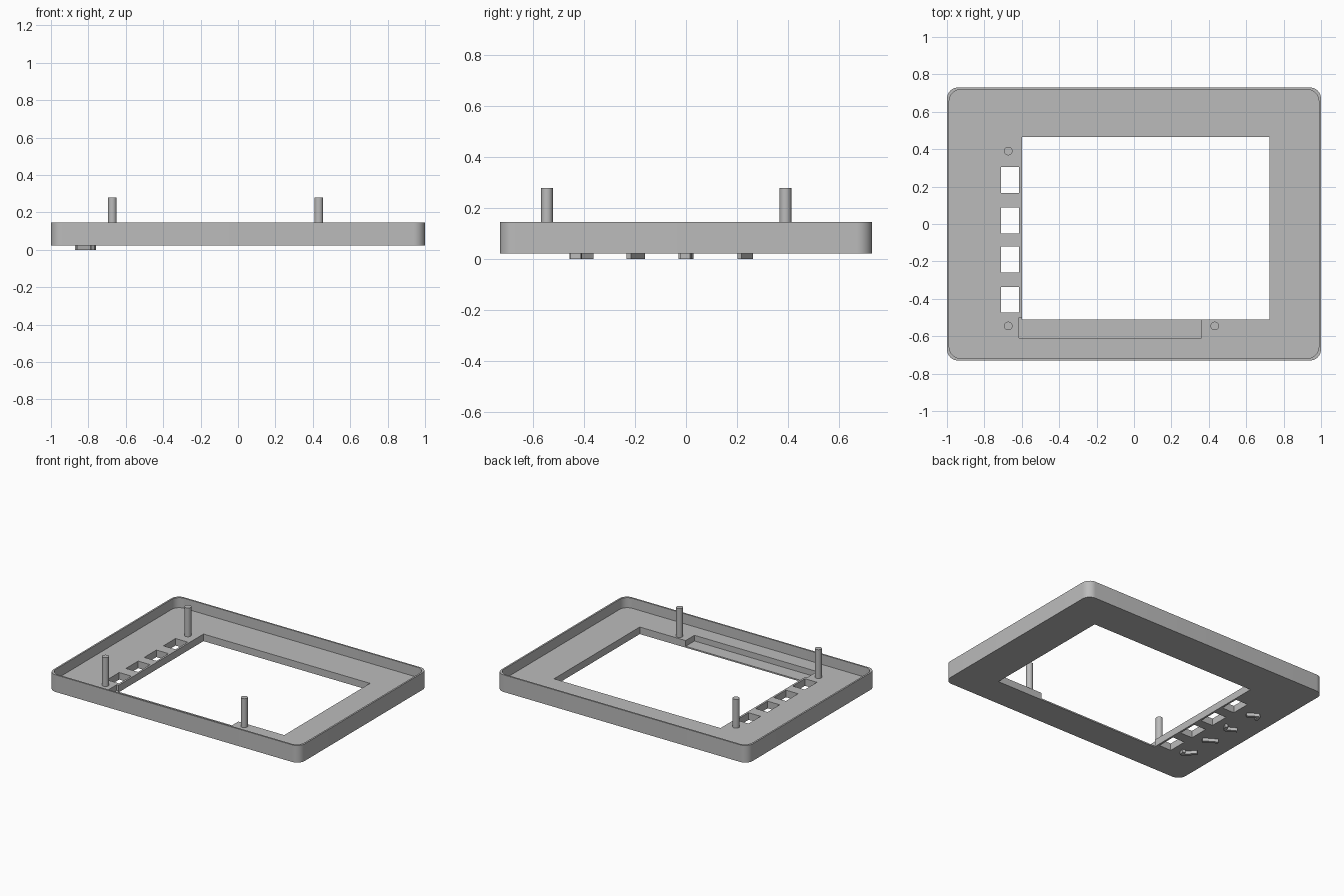
import bpy, bmesh, math
from mathutils import Vector

cube = bpy.data.objects.get("Cube")
if cube:
    bpy.data.objects.remove(cube, do_unlink=True)

grey = bpy.data.materials.new("plain grey")
grey.use_nodes = True
COLOUR = (0.5, 0.5, 0.5, 1)
grey.diffuse_color = COLOUR
grey.node_tree.nodes["Principled BSDF"].inputs["Base Color"].default_value = COLOUR


def prism(name, outline, z0, z1):
    """Extrude a closed outline from z0 to z1."""
    bm = bmesh.new()
    base = bm.faces.new([bm.verts.new((x, y, z0)) for x, y in outline])
    top = bmesh.ops.extrude_face_region(bm, geom=[base])["geom"]
    bmesh.ops.translate(bm, vec=(0, 0, z1 - z0),
                        verts=[v for v in top if isinstance(v, bmesh.types.BMVert)])
    bmesh.ops.recalc_face_normals(bm, faces=bm.faces)
    mesh = bpy.data.meshes.new(name)
    bm.to_mesh(mesh)
    bm.free()
    mesh.materials.append(grey)
    obj = bpy.data.objects.new(name, mesh)
    bpy.context.collection.objects.link(obj)
    return obj


def rounded(hx, hy, r, steps=10):
    """Outline of a rounded rectangle centred on the origin."""
    pts = []
    for k, (sx, sy) in enumerate([(1, 1), (-1, 1), (-1, -1), (1, -1)]):
        for i in range(steps + 1):
            a = math.pi / 2 * (k + i / steps)
            pts.append((sx * (hx - r) + r * math.cos(a), sy * (hy - r) + r * math.sin(a)))
    return pts


def rect(x0, x1, y0, y1):
    return [(x0, y0), (x1, y0), (x1, y1), (x0, y1)]


def smooth(obj):
    bpy.ops.object.select_all(action='DESELECT')
    obj.select_set(True)
    bpy.context.view_layer.objects.active = obj
    bpy.ops.object.shade_smooth_by_angle(angle=math.radians(30))


def cut(target, outline, z0, z1):
    """Subtract a prism from the target and discard the cutter."""
    cutter = prism("cutter", outline, z0, z1)
    cutter.hide_render = True
    bpy.context.view_layer.objects.active = target
    mod = target.modifiers.new("cut", 'BOOLEAN')
    mod.operation, mod.solver, mod.object = 'DIFFERENCE', 'EXACT', cutter
    bpy.ops.object.modifier_apply(modifier=mod.name)
    bpy.data.objects.remove(cutter, do_unlink=True)


BOTTOM, FLOOR, RIM = 0.022, 0.073, 0.145

# Tray-shaped bezel with a thin raised rim
bezel = prism("bezel", rounded(1, 0.73, 0.06), BOTTOM, RIM)
cut(bezel, rounded(0.988, 0.718, 0.06), FLOOR, 0.3)

# Screen opening and the shallow ledge below it
cut(bezel, rect(-0.6, 0.725, -0.51, 0.465), -0.1, 0.3)
cut(bezel, rect(-0.615, 0.36, -0.61, -0.5), 0.032, 0.3)

# Four button holes
for y in (0.235, 0.018, -0.19, -0.405):
    cut(bezel, rect(-0.71, -0.614, y - 0.069, y + 0.069), -0.1, 0.3)
smooth(bezel)

# Mounting posts
circle = [(0.023 * math.cos(i * math.tau / 24), 0.023 * math.sin(i * math.tau / 24))
          for i in range(24)]
for name, x, y in (("upper_post", -0.672, 0.39), ("lower_post", -0.672, -0.545),
                   ("side_post", 0.432, -0.545)):
    post = prism(name, circle, FLOOR - 0.005, 0.28)
    post.location = (x, y, 0)
    smooth(post)


# Raised button markers on the underside
def bar(name, a, b, width=0.02):
    a, b = Vector(a), Vector(b)
    d = (b - a).normalized() * width / 2
    n = Vector((-d.y, d.x))
    prism(name, [a + n, a - n, b - n, b + n], 0, BOTTOM + 0.002)


bar("marker_1_long", (-0.78, -0.45), (-0.85, -0.37))
bar("marker_1_short", (-0.78, -0.45), (-0.77, -0.41))
bar("marker_2", (-0.77, -0.225), (-0.86, -0.17))
bar("marker_3_long", (-0.79, -0.02), (-0.86, 0.02))
bar("marker_3_short", (-0.79, -0.02), (-0.77, 0.02))
bar("marker_4_long", (-0.78, 0.21), (-0.85, 0.255))
bar("marker_4_short", (-0.85, 0.255), (-0.862, 0.21))
